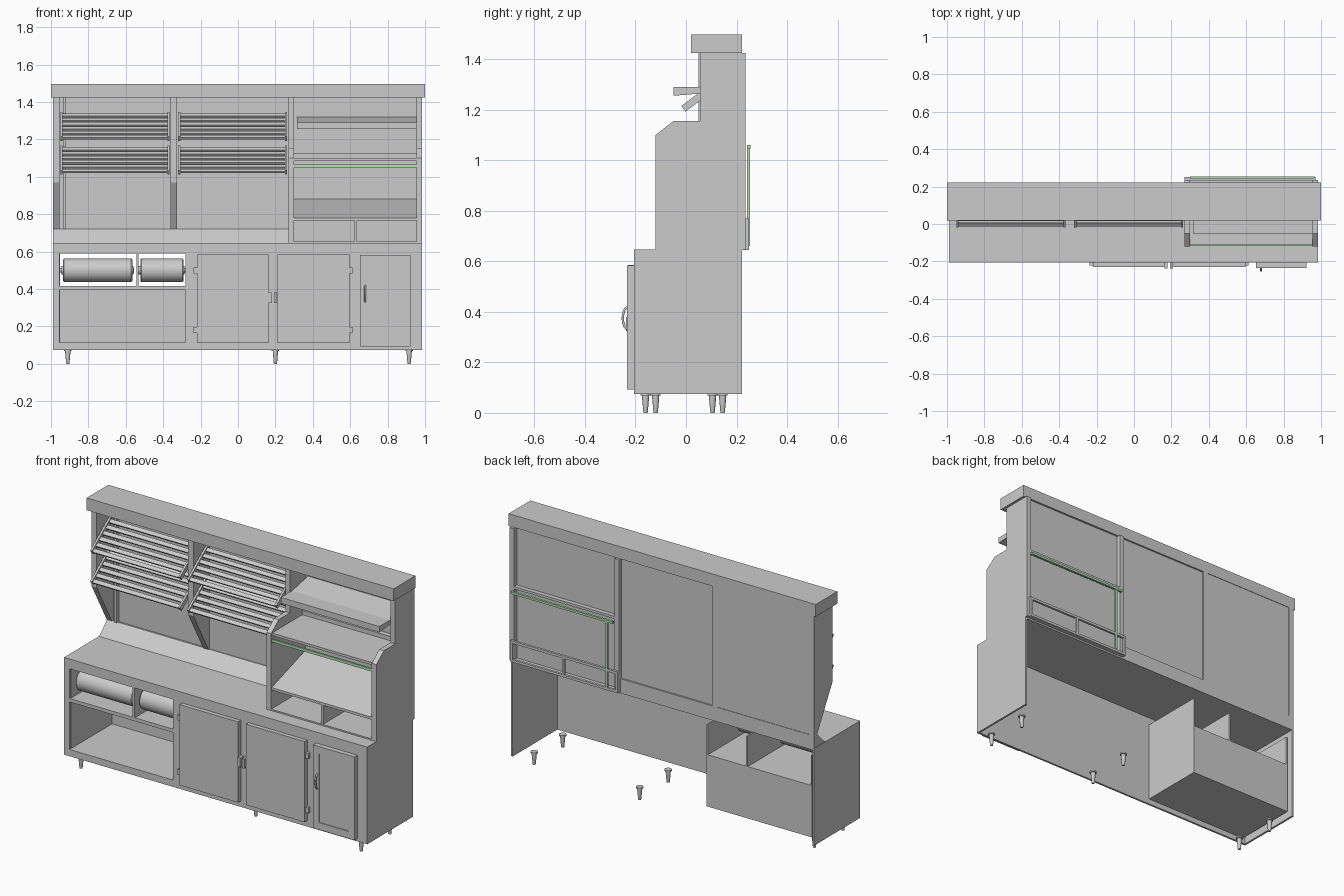
import bpy, bmesh, math
from mathutils import Matrix, Vector

if "Cube" in bpy.data.objects:
    bpy.data.objects.remove(bpy.data.objects["Cube"])


def finish(name, bm, smooth=False, mat=None):
    bmesh.ops.recalc_face_normals(bm, faces=bm.faces[:])
    me = bpy.data.meshes.new(name)
    bm.to_mesh(me)
    bm.free()
    ob = bpy.data.objects.new(name, me)
    bpy.context.collection.objects.link(ob)
    if mat:
        me.materials.append(mat)
    if smooth:
        bpy.ops.object.select_all(action='DESELECT')
        ob.select_set(True)
        bpy.context.view_layer.objects.active = ob
        bpy.ops.object.shade_smooth_by_angle(angle=math.radians(35))
    return ob


def box(name, x0, x1, y0, y1, z0, z1, mat=None):
    bm = bmesh.new()
    m = Matrix.Translation(((x0 + x1) / 2, (y0 + y1) / 2, (z0 + z1) / 2))
    bmesh.ops.create_cube(bm, size=1, matrix=m @ Matrix.Diagonal((x1 - x0, y1 - y0, z1 - z0, 1)))
    return finish(name, bm, mat=mat)


def prism(name, profile, x0, x1):
    """Extrude a (y, z) outline from x0 to x1."""
    bm = bmesh.new()
    f = bm.faces.new([bm.verts.new((x0, y, z)) for y, z in profile])
    r = bmesh.ops.extrude_face_region(bm, geom=[f])
    vs = [v for v in r['geom'] if isinstance(v, bmesh.types.BMVert)]
    bmesh.ops.translate(bm, verts=vs, vec=(x1 - x0, 0, 0))
    return finish(name, bm)


def lathe(name, profile, origin, along_x=False, seg=24):
    """Turn an (axis position, radius) outline about z or x."""
    bm = bmesh.new()
    rings = []
    for h, r in profile:
        ring = []
        for i in range(seg):
            a = 2 * math.pi * i / seg
            p = (h, r * math.cos(a), r * math.sin(a)) if along_x else (r * math.cos(a), r * math.sin(a), h)
            ring.append(bm.verts.new(Vector(p) + Vector(origin)))
        rings.append(ring)
    for a, b in zip(rings, rings[1:]):
        for i in range(seg):
            j = (i + 1) % seg
            bm.faces.new((a[i], a[j], b[j], b[i]))
    bm.faces.new(rings[0])
    bm.faces.new(rings[-1])
    return finish(name, bm, True)


green = bpy.data.materials.new("green_glass")
green.diffuse_color = (0.45, 0.75, 0.45, 1)
green.use_nodes = True
green.node_tree.nodes["Principled BSDF"].inputs["Base Color"].default_value = green.diffuse_color

# Base cabinet shell, open at the back and underneath
box("countertop", -0.99, 0.985, -0.205, 0.222, 0.635, 0.647)
box("base_left_end", -0.99, -0.978, -0.205, 0.222, 0.075, 0.635)
box("base_right_end", 0.973, 0.985, -0.205, 0.222, 0.075, 0.635)
box("front_panel", -0.28, 0.973, -0.205, -0.193, 0.075, 0.635)
box("front_left_stile", -0.978, -0.955, -0.205, -0.193, 0.075, 0.635)
for n, a, b in (("bottom", 0.075, 0.115), ("middle", 0.395, 0.415), ("top", 0.59, 0.635)):
    box("front_rail_" + n, -0.955, -0.28, -0.205, -0.193, a, b)

# Open compartments on the left
box("compartment_left", -0.962, -0.953, -0.193, 0.2, 0.107, 0.59)
box("compartment_right", -0.282, -0.273, -0.193, 0.2, 0.107, 0.59)
box("compartment_floor", -0.953, -0.282, -0.193, 0.2, 0.107, 0.115)
box("compartment_shelf", -0.953, -0.282, -0.193, 0.2, 0.397, 0.412)
box("compartment_back", -0.953, -0.282, 0.19, 0.2, 0.115, 0.397)
box("roller_divider", -0.542, -0.532, -0.205, 0.2, 0.412, 0.59)

# Paper rollers with axles
for n, a, b in (("large", -0.935, -0.565), ("small", -0.522, -0.292)):
    lathe("roller_" + n, [(a - 0.016, 0.012), (a - 0.009, 0.012), (a - 0.009, 0.022), (a, 0.022), (a, 0.058),
                          (a + 0.006, 0.063), (b - 0.006, 0.063), (b, 0.058), (b, 0.022), (b + 0.006, 0.022),
                          (b + 0.006, 0.012), (b + 0.01, 0.012)], (0, -0.115, 0.5), True, 40)

# Cabinet doors, hinges and pulls
for n, a, b, hx, px in (("left", -0.22, 0.162, -0.229, 0.172), ("right", 0.212, 0.595, 0.604, 0.2)):
    box("door_" + n, a, b, -0.23, -0.205, 0.11, 0.585)
    box("door_pull_" + n, px - 0.008, px + 0.008, -0.237, -0.205, 0.325, 0.38)
    for z in (0.18, 0.5):
        box("hinge_" + n, hx - 0.009, hx + 0.009, -0.222, -0.205, z - 0.016, z + 0.016)
box("narrow_door", 0.653, 0.922, -0.229, -0.205, 0.093, 0.583)
for a, b, c, d in ((0.653, 0.69, 0.093, 0.583), (0.885, 0.922, 0.093, 0.583),
                   (0.69, 0.885, 0.093, 0.135), (0.69, 0.885, 0.54, 0.583)):
    box("narrow_door_frame", a, b, -0.234, -0.229, c, d)

# Curved handle on the narrow door
cu = bpy.data.curves.new("door_handle", 'CURVE')
cu.dimensions = '3D'
cu.bevel_depth = 0.005
cu.bevel_resolution = 3
cu.use_fill_caps = True
sp = cu.splines.new('POLY')
sp.points.add(10)
for i, p in enumerate(sp.points):
    t = math.pi * i / 10
    p.co = (0.68, -0.232 - 0.018 * math.sin(t), 0.375 - 0.042 * math.cos(t), 1)
bpy.context.collection.objects.link(bpy.data.objects.new("door_handle", cu))

# Tapered legs, middle pair set slightly back
for x, dy in ((-0.91, 0), (0.2, 0.04), (0.915, 0)):
    for y in (-0.16, 0.105):
        lathe("leg", [(0, 0.008), (0.005, 0.009), (0.06, 0.014), (0.068, 0.014), (0.068, 0.02), (0.076, 0.02)],
              (x, y + dy, 0), seg=16)

# Cornice
box("cornice", -1, 1, 0.02, 0.222, 1.425, 1.497)

# Left upper wall: brackets, back panels, sloped splash
bracket = [(0.222, 0.72), (0.19, 0.72), (0.05, 0.97), (0.05, 1.425), (0.222, 1.425)]
for n, a, b in (("left", -0.988, -0.955), ("middle", -0.36, -0.325)):
    prism("wall_bracket_" + n, bracket, a, b)
box("back_panel_left", -0.955, -0.36, 0.205, 0.219, 0.7, 1.425)
box("back_panel_middle", -0.325, 0.27, 0.2, 0.212, 0.7, 1.425)
box("back_post", -0.935, -0.92, 0.185, 0.205, 0.72, 1.425)
prism("splash", [(0.12, 0.647), (0.222, 0.647), (0.222, 0.72), (0.195, 0.72)], -0.988, 0.27)

# Slatted sloping racks
tilt = math.atan2(0.135, 0.18)
d, nrm = Vector((math.cos(tilt), math.sin(tilt))), Vector((-math.sin(tilt), math.cos(tilt)))


def tilted(name, x0, x1, origin, s0, s1, h0, h1):
    o = Vector(origin)
    prism(name, [tuple(o + d * s + nrm * h) for s, h in ((s0, h0), (s1, h0), (s1, h1), (s0, h1))], x0, x1)


for x0, x1 in ((-0.95, -0.365), (-0.32, 0.262)):
    for z in (1.2, 1.02):
        for i in range(6):
            s = i * 0.0385
            tilted("rack_slat", x0, x1, (-0.008, z), s, s + 0.023, 0, 0.011)
        for x in (x0, x1 - 0.012):
            tilted("rack_rail", x, x + 0.012, (-0.008, z), 0, 0.222, -0.01, 0.018)

# Display case sides
side = [(-0.12, 0.645), (-0.12, 1.1), (-0.05, 1.155), (0.055, 1.155), (0.055, 1.425), (0.236, 1.425), (0.236, 0.645)]
prism("case_side_left", side, 0.27, 0.3)
prism("case_side_right", side, 0.955, 0.985)

# Display case shelves, floor and cubbies
prism("upper_shelf", [(-0.05, 1.255), (0.2, 1.275), (0.2, 1.32), (0.05, 1.29), (-0.05, 1.29)], 0.315, 0.955)
box("case_top", 0.3, 0.955, -0.112, 0.2, 1.085, 1.1)
box("case_top_rail", 0.3, 0.955, 0.17, 0.2, 1.1, 1.125)
prism("case_floor", [(-0.115, 0.765), (0.2, 0.765), (0.2, 0.88), (-0.115, 0.78)], 0.3, 0.955)
box("cubby_floor", 0.3, 0.955, -0.12, 0.236, 0.645, 0.655)
box("cubby_divider", 0.622, 0.637, -0.115, 0.2, 0.655, 0.765)
box("case_back", 0.3, 0.955, 0.2, 0.21, 0.655, 1.425)

# Rear frame of the display case
for a, b in ((0.645, 0.66), (0.755, 0.77)):
    box("rear_rail", 0.27, 0.97, 0.236, 0.25, a, b)
for x in (0.27, 0.62, 0.955):
    box("rear_post", x, x + 0.014, 0.236, 0.25, 0.66, 0.755)
box("rear_upper_rail", 0.3, 0.955, 0.21, 0.236, 1.07, 1.085)

# Green glass edges
box("glass_edge_front", 0.3, 0.955, -0.118, -0.108, 1.05, 1.066, green)
box("glass_edge_rear", 0.3, 0.965, 0.242, 0.255, 1.047, 1.06, green)
box("glass_edge_upright", 0.335, 0.347, 0.242, 0.253, 0.66, 1.047, green)
